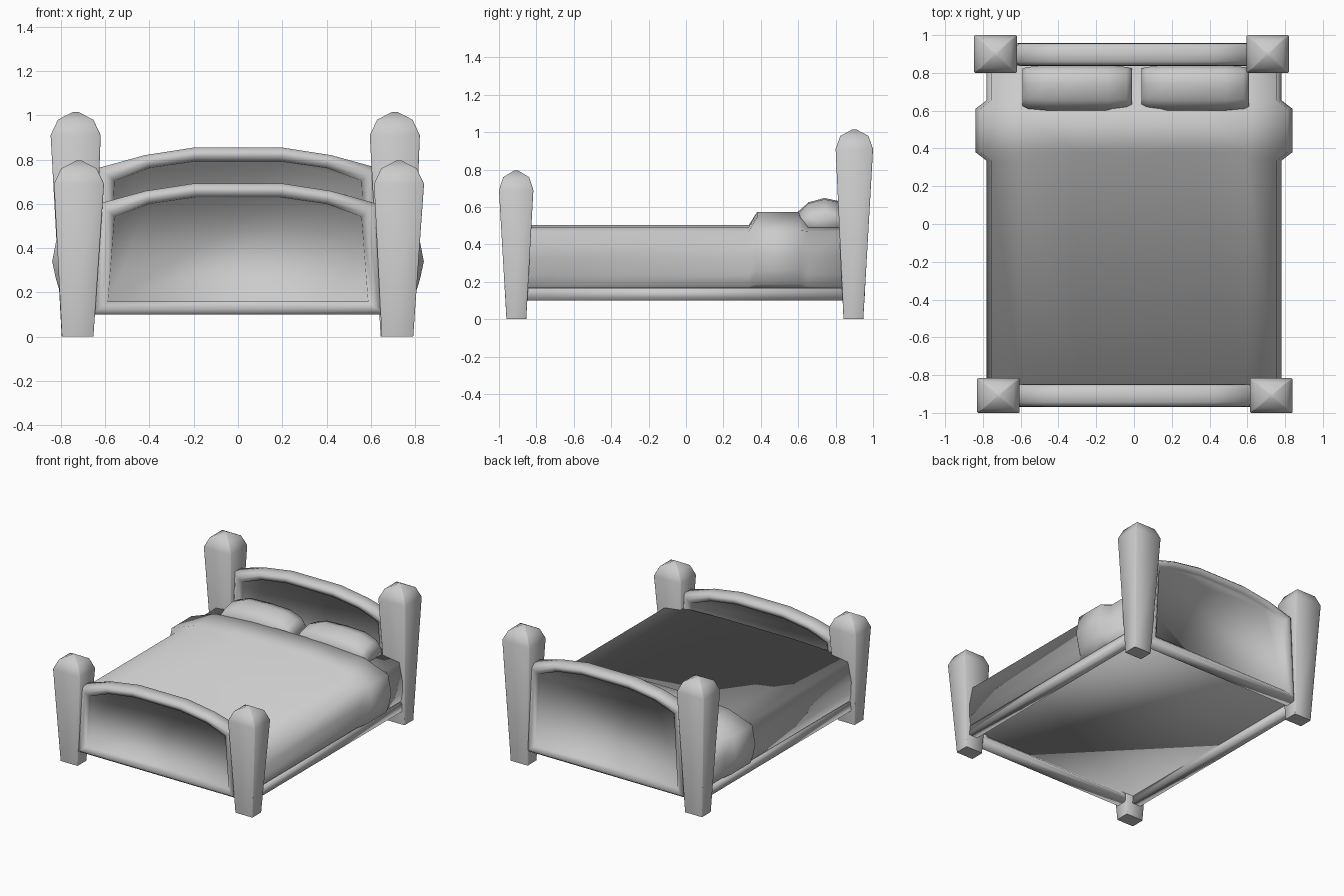
import bpy, bmesh, math

if "Cube" in bpy.data.objects:
    bpy.data.objects.remove(bpy.data.objects["Cube"])


def loft(name, rings, angle=180):
    """Skin equal-length closed rings, cap both ends, shade smooth."""
    bm = bmesh.new()
    vs = [[bm.verts.new(p) for p in r] for r in rings]
    n = len(vs[0])
    for a, b in zip(vs, vs[1:]):
        for i in range(n):
            j = (i + 1) % n
            bm.faces.new((a[i], a[j], b[j], b[i]))
    bm.faces.new(vs[0])
    bm.faces.new(vs[-1])
    bmesh.ops.recalc_face_normals(bm, faces=bm.faces)
    mesh = bpy.data.meshes.new(name)
    bm.to_mesh(mesh)
    bm.free()
    ob = bpy.data.objects.new(name, mesh)
    bpy.context.collection.objects.link(ob)
    bpy.ops.object.select_all(action='DESELECT')
    bpy.context.view_layer.objects.active = ob
    ob.select_set(True)
    bpy.ops.object.shade_smooth_by_angle(angle=math.radians(angle))
    return ob


def box(name, x0, x1, y0, y1, z0, z1, angle=180):
    ring = lambda z: [(x0, y0, z), (x1, y0, z), (x1, y1, z), (x0, y1, z)]
    return loft(name, [ring(z0), ring(z1)], angle)


# Tapered square posts, slightly softened corners, domed cap
def post(name, bottom, top, hy, shoulder):
    levels = [(0, 0.071, 0.053, bottom), (shoulder, 0.113, hy, top),
              (shoulder + 0.07, 0.08, hy * 0.75, top), (shoulder + 0.105, 0.012, 0.01, top)]
    rings = []
    for z, a, b, (cx, cy) in levels:
        c = 0.06 * b
        rings.append([(cx + x, cy + y, z) for x, y in
                      [(a - c, -b), (a, c - b), (a, b - c), (a - c, b),
                       (c - a, b), (-a, b - c), (-a, c - b), (c - a, -b)]])
    loft(name, rings, 80)


post("foot_post_left", (-0.724, -0.907), (-0.718, -0.908), 0.092, 0.69)
post("foot_post_right", (0.72, -0.907), (0.727, -0.908), 0.092, 0.69)
post("head_post_left", (-0.725, 0.895), (-0.733, 0.9), 0.1, 0.91)
post("head_post_right", (0.715, 0.895), (0.708, 0.9), 0.1, 0.91)


# Arched boards: rounded frame flowing smoothly into a recessed panel
def board(name, y, lift):
    outer = [(0.66, 0.10), (0.63, 0.60 + lift), (0.42, 0.658 + lift), (0.2, 0.692 + lift)]
    inner = [(0.585, 0.16), (0.555, 0.54 + lift), (0.40, 0.598 + lift), (0.19, 0.628 + lift)]
    full = lambda h: h + [(-x, z) for x, z in reversed(h)]
    o, i = full(outer), full(inner)
    mix = lambda t: [(a[0] + (b[0] - a[0]) * t, a[1] + (b[1] - a[1]) * t) for a, b in zip(o, i)]
    section = [(i, 0.022), (mix(0.97), 0.04), (mix(0.6), 0.06), (mix(0.3), 0.058), (o, 0.035)]
    section += [(p, -d) for p, d in reversed(section)]
    loft(name, [[(x, y + d, z) for x, z in pts] for pts, d in section])


board("footboard", -0.908, 0)
board("headboard", 0.897, 0.162)

# Base: side rails and recessed under-bed slab
for side, s in (("left", -1), ("right", 1)):
    box("side_rail_" + side, *sorted((s * 0.70, s * 0.768)), -0.87, 0.87, 0.10, 0.168)
box("bed_base", -0.71, 0.71, -0.87, 0.87, 0.155, 0.18)

# Mattress with blanket, swelling into the turned-down fold
half = [(0.745, 0.16), (0.762, 0.175), (0.775, 0.24), (0.78, 0.33), (0.757, 0.47),
        (0.60, 0.492), (0.3, 0.504)]
fold = [(0.745, 0.16), (0.80, 0.19), (0.822, 0.26), (0.839, 0.34), (0.813, 0.475),
        (0.62, 0.545), (0.3, 0.572)]
stations = [(-0.86, half), (0.335, half), (0.38, fold), (0.61, fold), (0.655, half), (0.86, half)]
loft("mattress_blanket", [[(x, y, z) for x, z in h] + [(-x, y, z) for x, z in reversed(h)]
                          for y, h in stations])

# Two plump pillows leaning at the headboard
profile = [(0.62, 0.47), (0.60, 0.575), (0.655, 0.625), (0.74, 0.648), (0.815, 0.632),
           (0.84, 0.57), (0.835, 0.47)]
for side, x0, x1 in (("left", -0.59, -0.01), ("right", 0.04, 0.61)):
    rings = []
    for t, k in ((0, 0.5), (0.05, 0.74), (0.22, 0.96), (0.5, 1), (0.78, 0.96), (0.95, 0.74), (1, 0.5)):
        x = x0 + (x1 - x0) * t
        w = 0.7 + 0.3 * k
        rings.append([(x, 0.73 + (y - 0.73) * w, 0.48 + (z - 0.48) * k) for y, z in profile])
    loft("pillow_" + side, rings)
